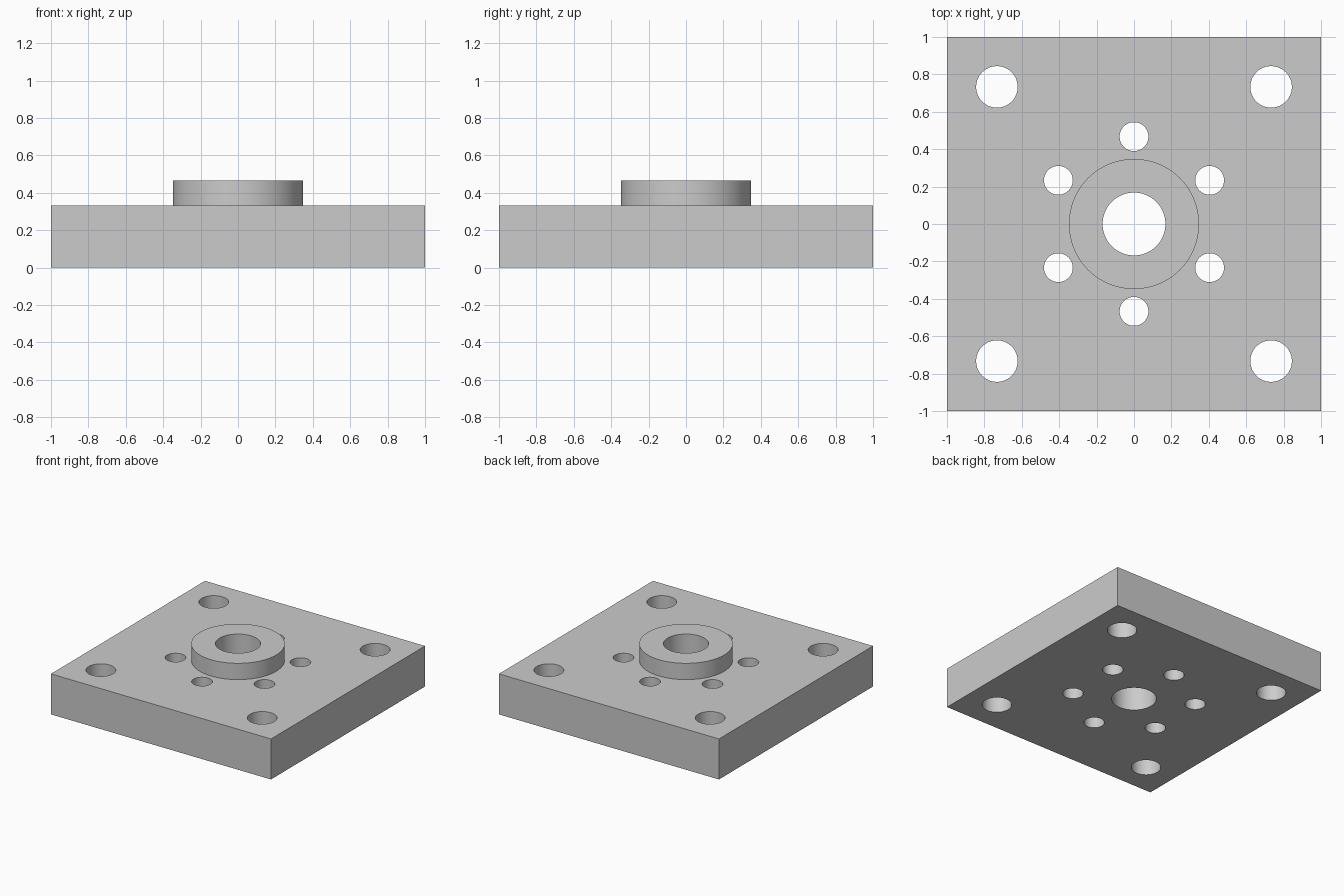
import bpy
import math

cube = bpy.data.objects.get("Cube")
if cube:
    bpy.data.objects.remove(cube, do_unlink=True)

PLATE_H = 0.333
TOTAL_H = 0.467
CORNER = 0.733
BOLT_CIRCLE = 0.467

grey = bpy.data.materials.new("plain_grey")
grey.use_nodes = True
grey.diffuse_color = (0.6, 0.6, 0.6, 1)
grey.node_tree.nodes["Principled BSDF"].inputs["Base Color"].default_value = (0.6, 0.6, 0.6, 1)


def cylinder(name, x, y, radius, bottom, top):
    bpy.ops.mesh.primitive_cylinder_add(
        vertices=96, radius=radius, depth=top - bottom,
        location=(x, y, (bottom + top) / 2))
    obj = bpy.context.object
    obj.name = name
    obj.data.materials.append(grey)
    return obj


def combine(target, tool, operation):
    """Apply a boolean to the target and discard the tool."""
    mod = target.modifiers.new(operation.title(), "BOOLEAN")
    mod.operation = operation
    mod.solver = "EXACT"
    mod.object = tool
    bpy.ops.object.select_all(action="DESELECT")
    bpy.context.view_layer.objects.active = target
    target.select_set(True)
    bpy.ops.object.modifier_apply(modifier=mod.name)
    bpy.data.objects.remove(tool, do_unlink=True)


def drill(target, x, y, radius):
    cutter = cylinder("hole_cutter", x, y, radius, -0.2, TOTAL_H + 0.2)
    cutter.hide_render = True
    combine(target, cutter, "DIFFERENCE")


# Square base plate
bpy.ops.mesh.primitive_cube_add(size=2, location=(0, 0, PLATE_H / 2))
plate = bpy.context.object
plate.name = "flange_plate"
plate.scale.z = PLATE_H / 2
bpy.ops.object.transform_apply(location=True, rotation=False, scale=True)
plate.data.materials.append(grey)

# Raised round boss, fused to the plate
combine(plate, cylinder("boss", 0, 0, 0.348, PLATE_H / 2, TOTAL_H), "UNION")

# Central bore
drill(plate, 0, 0, 0.168)

# Corner mounting holes
for sx in (-1, 1):
    for sy in (-1, 1):
        drill(plate, sx * CORNER, sy * CORNER, 0.111)

# Ring of six bolt holes
for i in range(6):
    angle = math.radians(30 + 60 * i)
    drill(plate, BOLT_CIRCLE * math.cos(angle), BOLT_CIRCLE * math.sin(angle), 0.077)

# Smooth round walls, sharp rims
bpy.ops.object.select_all(action="DESELECT")
plate.select_set(True)
bpy.context.view_layer.objects.active = plate
bpy.ops.object.shade_smooth_by_angle(angle=math.radians(30))
